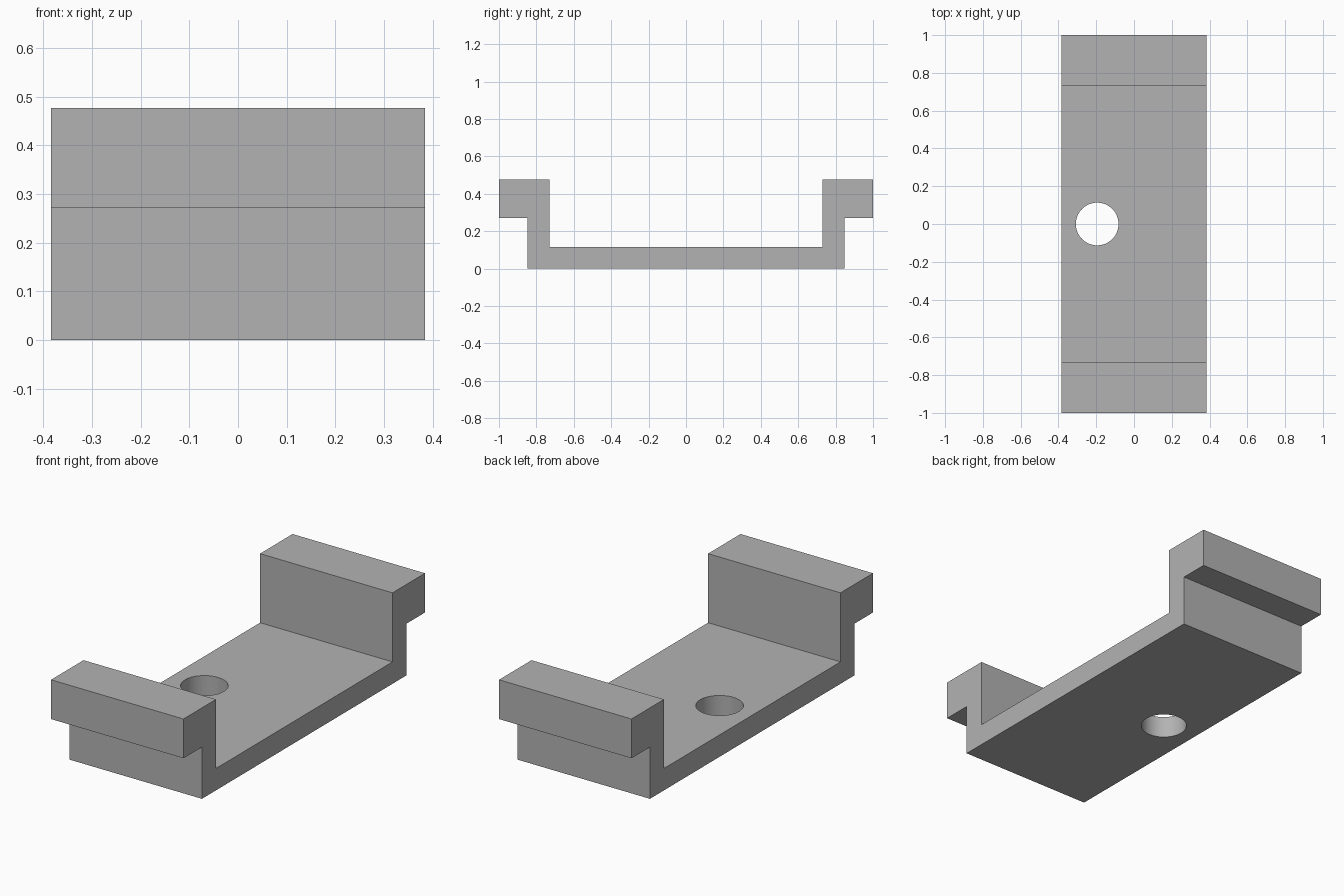
import bpy
import bmesh
import math

cube = bpy.data.objects.get("Cube")
if cube:
    bpy.data.objects.remove(cube, do_unlink=True)

HALF_WIDTH = 0.384
HOLE_X, HOLE_RADIUS = -0.195, 0.113

grey = bpy.data.materials.new("plain grey")
grey.use_nodes = True
colour = (0.45, 0.45, 0.45, 1)
grey.diffuse_color = colour
grey.node_tree.nodes["Principled BSDF"].inputs["Base Color"].default_value = colour

# Bracket: mirrored channel profile with outward lips, extruded across its width
half = [(0.847, 0), (0.847, 0.271), (1, 0.271), (1, 0.477), (0.731, 0.477), (0.731, 0.115)]
profile = half + [(-y, z) for y, z in reversed(half)]
bm = bmesh.new()
face = bm.faces.new([bm.verts.new((-HALF_WIDTH, y, z)) for y, z in profile])
side = bmesh.ops.extrude_face_region(bm, geom=[face])
moved = [v for v in side["geom"] if isinstance(v, bmesh.types.BMVert)]
bmesh.ops.translate(bm, verts=moved, vec=(2 * HALF_WIDTH, 0, 0))
bmesh.ops.recalc_face_normals(bm, faces=bm.faces)
mesh = bpy.data.meshes.new("channel_bracket")
bm.to_mesh(mesh)
bm.free()
mesh.materials.append(grey)
bracket = bpy.data.objects.new("channel_bracket", mesh)
bpy.context.collection.objects.link(bracket)

# Round hole through the base plate
bpy.ops.mesh.primitive_cylinder_add(vertices=64, radius=HOLE_RADIUS, depth=0.4,
                                    location=(HOLE_X, 0, 0.05))
cutter = bpy.context.object
cutter.name = "hole_cutter"
cutter.hide_render = True
cutter.data.materials.append(grey)
cut = bracket.modifiers.new("hole", 'BOOLEAN')
cut.operation = 'DIFFERENCE'
cut.solver = 'EXACT'
cut.object = cutter

bpy.ops.object.select_all(action='DESELECT')
bracket.select_set(True)
bpy.context.view_layer.objects.active = bracket
bpy.ops.object.modifier_apply(modifier=cut.name)
bpy.data.objects.remove(cutter, do_unlink=True)
bpy.ops.object.shade_smooth_by_angle(angle=math.radians(30))
